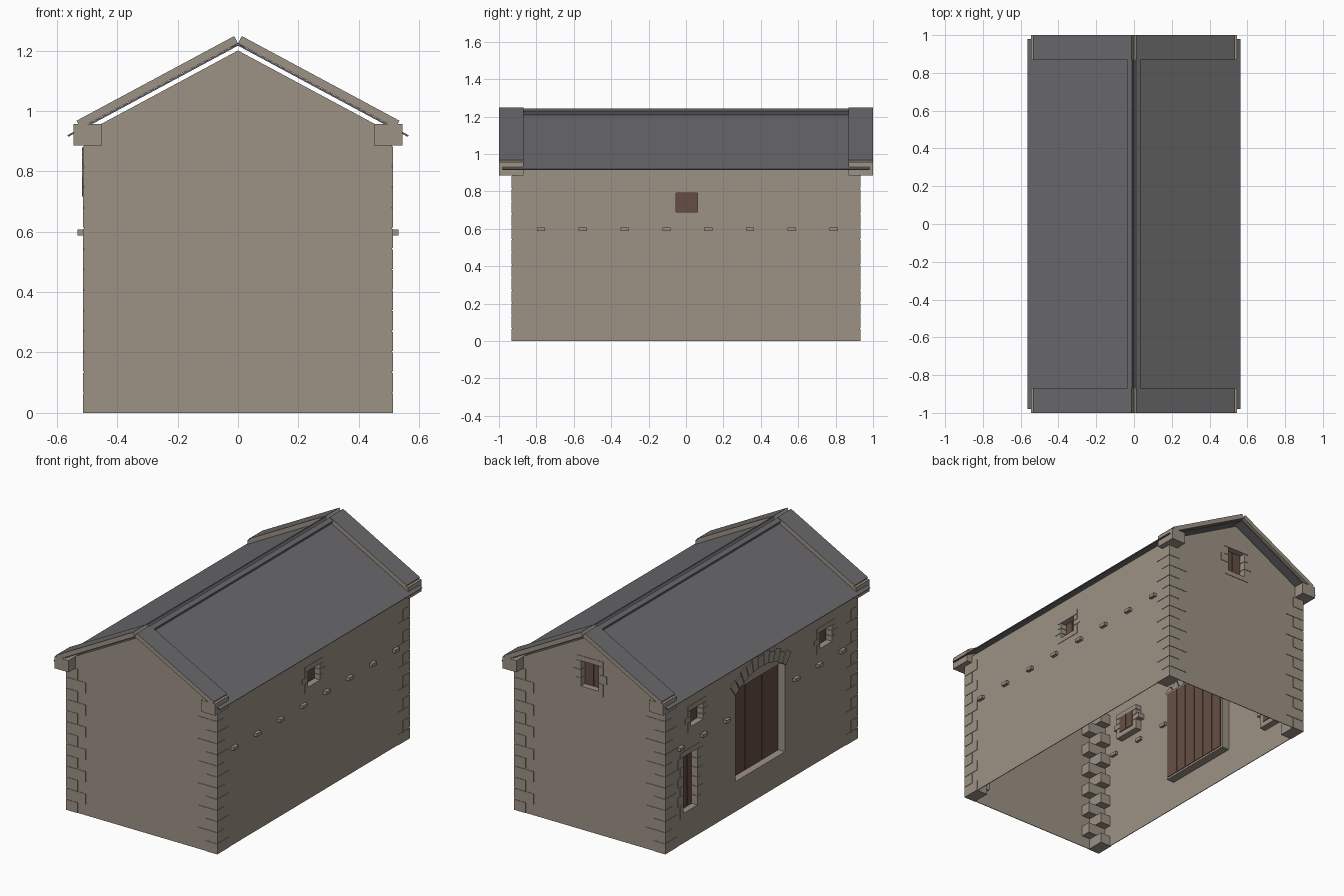
import bpy, bmesh, math
from mathutils import Vector

cube = bpy.data.objects.get("Cube")
if cube:
    bpy.data.objects.remove(cube, do_unlink=True)


def material(name, rgb):
    m = bpy.data.materials.new(name)
    m.use_nodes = True
    col = (*rgb, 1)
    m.diffuse_color = col
    bsdf = m.node_tree.nodes["Principled BSDF"]
    bsdf.inputs["Base Color"].default_value = col
    bsdf.inputs["Roughness"].default_value = 0.9
    return m


STONE = material("warm stone", (0.34, 0.29, 0.235))
SLATE = material("grey slate", (0.142, 0.14, 0.148))
WOOD = material("brown wood", (0.133, 0.076, 0.056))

HX, HY = 0.51, 0.93          # wall half sizes
PEAK, SLOPE = 1.2, 0.537     # gable apex and roof pitch
OUT = 0.003                  # how far dressed stones stand proud


def finish(name, bm, *mats):
    bmesh.ops.recalc_face_normals(bm, faces=bm.faces)
    me = bpy.data.meshes.new(name)
    bm.to_mesh(me)
    bm.free()
    for m in mats:
        me.materials.append(m)
    ob = bpy.data.objects.new(name, me)
    bpy.context.collection.objects.link(ob)
    return ob


def add_prism(bm, ring, shift):
    """Extrude a closed ring of points by a vector."""
    a = [bm.verts.new(p) for p in ring]
    b = [bm.verts.new(Vector(p) + Vector(shift)) for p in ring]
    bm.faces.new(a)
    bm.faces.new(b[::-1])
    for i in range(len(a)):
        j = (i + 1) % len(a)
        bm.faces.new((a[i], b[i], b[j], a[j]))


def add_box(bm, p, q):
    lo = [min(s) for s in zip(p, q)]
    hi = [max(s) for s in zip(p, q)]
    ring = [(lo[0], lo[1], lo[2]), (hi[0], lo[1], lo[2]),
            (hi[0], hi[1], lo[2]), (lo[0], hi[1], lo[2])]
    add_prism(bm, ring, (0, 0, hi[2] - lo[2]))


def boxes(name, pairs, mat):
    bm = bmesh.new()
    for p, q in pairs:
        add_box(bm, p, q)
    return finish(name, bm, mat)


def on_wall(wall, u, d, z):
    """Point at u along a wall, d inside its face, at height z."""
    if wall == "back":
        return (u, HY - d, z)
    return (HX - d, u, z) if wall == "right" else (-HX + d, u, z)


def wall_box(wall, u0, u1, d0, d1, z0, z1):
    return on_wall(wall, u0, d0, z0), on_wall(wall, u1, d1, z1)


# Openings: name, wall, centre, width, bottom, top, planks
openings = [
    ("side_window", "right", 0.005, 0.115, 0.69, 0.79, 2),
    ("upper_window_a", "left", 0.625, 0.115, 0.69, 0.79, 2),
    ("upper_window_b", "left", -0.625, 0.115, 0.69, 0.79, 2),
    ("lower_window", "left", 0.69, 0.135, 0.185, 0.53, 3),
    ("gable_window", "back", 0.0, 0.12, 0.88, 1.035, 2),
    ("barn_door", "left", 0.01, 0.48, 0.185, 0.745, 6),
]

# Thin wall shell, open below and above
bm = bmesh.new()
eave = PEAK - SLOPE * HX
rows = []
for y in (-HY, HY):
    rows.append([bm.verts.new(p) for p in
                 ((-HX, y, 0), (HX, y, 0), (HX, y, eave), (0, y, PEAK), (-HX, y, eave))])
f, b = rows
bm.faces.new(f)
bm.faces.new(b[::-1])
bm.faces.new((f[1], b[1], b[2], f[2]))
bm.faces.new((f[0], f[4], b[4], b[0]))
walls = finish("walls", bm, STONE)
solid = walls.modifiers.new("thickness", 'SOLIDIFY')
solid.thickness = 0.006
solid.offset = -1

cutter = boxes("opening_cutter", [
    wall_box(wall, c - w / 2, c + w / 2, -0.03, 0.03, z0, z1)
    for _, wall, c, w, z0, z1, _ in openings], STONE)
cutter.hide_render = True
cut = walls.modifiers.new("openings", 'BOOLEAN')
cut.operation = 'DIFFERENCE'
cut.object = cutter
bpy.context.view_layer.objects.active = walls
for mod in ("thickness", "openings"):
    bpy.ops.object.modifier_apply(modifier=mod)
bpy.data.objects.remove(cutter, do_unlink=True)

# Stone surrounds and plank panels in each opening
for name, wall, c, w, z0, z1, planks in openings:
    door = name == "barn_door"
    deep = 0.055 if door else 0.045
    proud = 0.0 if door else -OUT
    lip = 0.012 if door else 0.03
    l, r = c - w / 2, c + w / 2
    parts = [wall_box(wall, l - lip, r + lip, proud, deep, z0 - lip, z0),
             wall_box(wall, l - lip, r + lip, proud, deep, z1, z1 + lip)]
    courses = 1 if door else max(3, round((z1 - z0) / 0.06))
    step = (z1 - z0) / courses
    for i in range(courses):
        side = lip + (0.025 if i % 2 and not door else 0)
        a, t = z0 + i * step, z0 + (i + 1) * step - 0.003 * (courses > 1)
        parts += [wall_box(wall, l - side, l, proud, deep, a, t),
                  wall_box(wall, r, r + side, proud, deep, a, t)]
    boxes(name + "_surround", parts, STONE)
    pw = w / planks
    boxes(name + "_planks", [
        wall_box(wall, l + i * pw + 0.002, l + (i + 1) * pw - 0.002,
                 deep - 0.01, deep + 0.004, z0, z1) for i in range(planks)]
        + [wall_box(wall, l, r, deep - 0.004, deep, z0, z1)], WOOD)

# Relieving arch of wedge stones over the door
bm = bmesh.new()
count, span, centre_z = 11, math.radians(76), 0.4
for i in range(count):
    a0 = -span / 2 + span * i / count + 0.006
    a1 = -span / 2 + span * (i + 1) / count - 0.006
    outer = 0.48 if i % 2 == 0 else 0.465
    ring = [on_wall("left", 0.01 + rad * math.sin(a), -0.006, centre_z + rad * math.cos(a))
            for rad, a in ((0.4, a0), (outer, a0), (outer, a1), (0.4, a1))]
    add_prism(bm, ring, (0.04, 0, 0))
finish("door_arch", bm, STONE)

# Alternating corner stones
pairs = []
n, top = 13, 0.886
for sx in (-1, 1):
    for sy in (-1, 1):
        for i in range(n):
            lx, ly = (0.13, 0.065) if i % 2 else (0.075, 0.11)
            pairs.append(((sx * (HX + OUT), sy * (HY + OUT), top * i / n),
                          (sx * (HX - lx), sy * (HY - ly), top * (i + 1) / n - 0.004)))
boxes("corner_stones", pairs, STONE)

# Rows of small projecting stones along both sides
pairs = []
for wall in ("left", "right"):
    for i in range(8):
        if wall == "left" and i in (3, 4):
            continue
        y = -0.775 + 0.2235 * i
        pairs.append(wall_box(wall, y - 0.022, y + 0.022, -0.021, 0.02, 0.588, 0.608))
boxes("projecting_stones", pairs, STONE)


def slope_slab(name, x0, x1, y0, y1, base, thick, *mats):
    """Pair of slabs lying along both roof pitches."""
    bm = bmesh.new()
    n = Vector((SLOPE, 0, 1)).normalized() * thick
    for s in (-1, 1):
        lo = [Vector((x, y0, base - SLOPE * x)) for x in (x0, x1)]
        ring = [lo[0], lo[1], lo[1] + n, lo[0] + n]
        add_prism(bm, [(s * p.x, p.y, p.z) for p in ring], (0, y1 - y0, 0))
    ob = finish(name, bm, *mats)
    if len(mats) > 1:
        for p in ob.data.polygons:
            p.material_index = 1 if p.normal.z > 0.7 else 0
    return ob


# Roof pitches, ridge and gable copings
slope_slab("roof", 0, 0.562, -0.98, 0.98, 1.216, 0.006, SLATE)
slope_slab("ridge_cap", 0, 0.025, -0.87, 0.87, 1.222, 0.024, SLATE)
slope_slab("front_coping", 0, 0.522, -1, -0.87, 1.224, 0.027, STONE, SLATE)
slope_slab("back_coping", 0, 0.522, 0.87, 1, 1.224, 0.027, STONE, SLATE)

# Blocks carrying the coping feet
boxes("coping_feet", [((sx * 0.45, sy * 0.87, 0.885), (sx * 0.545, sy, 0.957))
                      for sx in (-1, 1) for sy in (-1, 1)], STONE)
